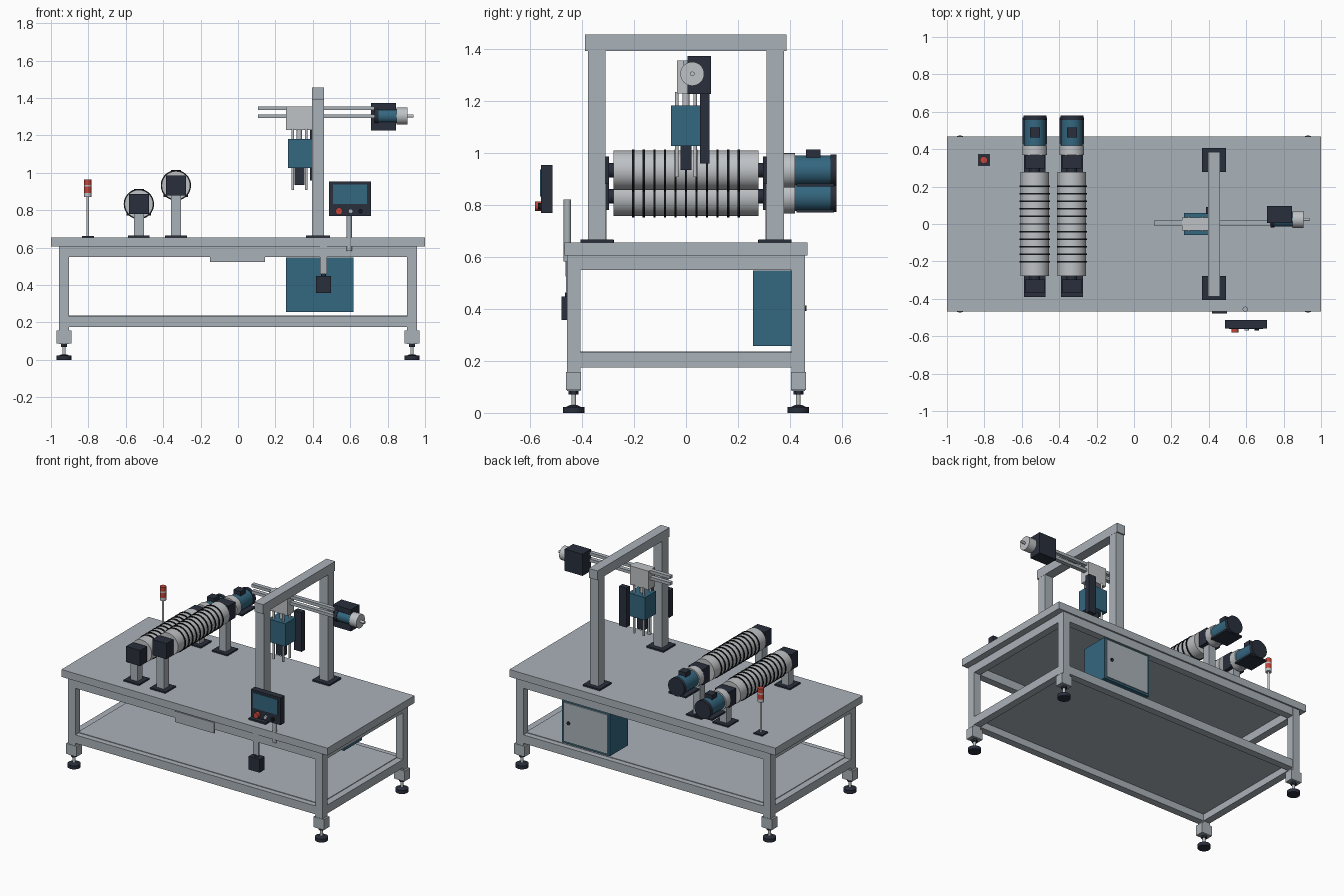
import bpy, bmesh, math
from mathutils import Matrix, Vector

if "Cube" in bpy.data.objects:
    bpy.data.objects.remove(bpy.data.objects["Cube"])


def material(name, rgb):
    m = bpy.data.materials.new(name)
    m.diffuse_color = (*rgb, 1)
    m.use_nodes = True
    m.node_tree.nodes["Principled BSDF"].inputs["Base Color"].default_value = m.diffuse_color
    return m


GREY = material("frame grey", (0.40, 0.445, 0.48))
SILVER = material("machined silver", (0.52, 0.54, 0.56))
DARK = material("dark slate", (0.022, 0.028, 0.045))
BLACK = material("rubber black", (0.007, 0.008, 0.01))
TEAL = material("teal blue", (0.034, 0.135, 0.215))
RED = material("signal red", (0.55, 0.06, 0.04))


def finish(name, bm, mat):
    me = bpy.data.meshes.new(name)
    bm.to_mesh(me)
    bm.free()
    ob = bpy.data.objects.new(name, me)
    bpy.context.collection.objects.link(ob)
    me.materials.append(mat)
    return ob


def box(name, x, y, z, mat):
    """Box from (min, max) ranges on each axis."""
    bm = bmesh.new()
    c = [(a + b) / 2 for a, b in (x, y, z)]
    s = [b - a for a, b in (x, y, z)]
    bmesh.ops.create_cube(bm, size=1, matrix=Matrix.Translation(c) @ Matrix.Diagonal((*s, 1)))
    return finish(name, bm, mat)


def around(c, h):
    return (c - h, c + h)


def cyl(name, axis, centre, span, r, mat, n=32, r2=None):
    """Cylinder along an axis; centre gives the other two coordinates in xyz order."""
    bm = bmesh.new()
    i = "xyz".index(axis)
    p = list(centre)
    p.insert(i, (span[0] + span[1]) / 2)
    d = Vector([float(k == i) for k in range(3)])
    rot = Vector((0, 0, 1)).rotation_difference(d).to_matrix().to_4x4()
    bmesh.ops.create_cone(bm, cap_ends=True, segments=n, radius1=r, radius2=r if r2 is None else r2,
                          depth=span[1] - span[0], matrix=Matrix.Translation(p) @ rot)
    return finish(name, bm, mat)


# Table top and lower shelf
box("table_top", (-1, 1), (-0.468, 0.468), (0.605, 0.655), GREY)
box("lower_shelf", (-0.91, 0.91), (-0.42, 0.42), (0.222, 0.236), GREY)

# Legs with brackets and levelling feet
for sx in (-1, 1):
    for sy in (-1, 1):
        x, y = 0.93 * sx, 0.432 * sy
        box("leg", around(x, 0.027), around(y, 0.026), (0.085, 0.605), GREY)
        box("leg_bracket", around(x, 0.04), around(y, 0.029), (0.088, 0.158), GREY)
        cyl("foot_nut", "z", (x, y), (0.07, 0.086), 0.019, DARK, 6)
        cyl("foot_stem", "z", (x, y), (0.02, 0.075), 0.009, SILVER, 16)
        cyl("foot_cone", "z", (x, y), (0.022, 0.03), 0.03, DARK, 24, 0.014)
        cyl("foot_pad", "z", (x, y), (0, 0.023), 0.041, DARK, 24)

# Rails between the legs
for zr in ((0.549, 0.605), (0.175, 0.232)):
    for s in (-1, 1):
        box("long_rail", (-0.905, 0.905), around(0.432 * s, 0.025), zr, GREY)
        box("side_rail", around(0.93 * s, 0.025), (-0.408, 0.408), zr, GREY)
box("front_plate", (-0.15, 0.145), (-0.463, -0.456), (0.524, 0.597), GREY)

# Gantry
for s in (-1, 1):
    box("gantry_base", around(0.428, 0.064), around(0.342 * s, 0.064), (0.655, 0.666), DARK)
    box("gantry_column", around(0.428, 0.032), around(0.343 * s, 0.033), (0.66, 1.395), GREY)
box("gantry_beam", around(0.428, 0.033), (-0.388, 0.386), (1.392, 1.455), GREY)

# Horizontal slide with carriage
for z in (1.346, 1.302):
    box("slide_rail", (0.107, 0.73), around(0.005, 0.014), around(z, 0.01), GREY)
box("carriage", (0.257, 0.398), around(0, 0.035), (1.228, 1.356), SILVER)

# Slide drive
box("drive_housing", (0.711, 0.845), (0.006, 0.096), (1.226, 1.373), DARK)
cyl("drive_rear_cap", "x", (0.024, 1.304), (0.73, 0.752), 0.042, DARK)
cyl("drive_motor", "x", (0.024, 1.304), (0.75, 0.858), 0.038, TEAL)
cyl("drive_gearbox", "x", (0.024, 1.304), (0.848, 0.905), 0.046, SILVER)
cyl("drive_shaft", "x", (0.024, 1.304), (0.9, 0.937), 0.009, SILVER, 16)

# Vertical tool head
box("head_body", (0.268, 0.396), around(0, 0.058), (1.027, 1.182), TEAL)
box("head_tool", (0.302, 0.355), around(0, 0.021), (0.935, 1.03), DARK)
box("head_slide", (0.385, 0.44), (0.054, 0.09), (0.96, 1.228), DARK)
for x in (0.293, 0.365):
    for y in (-0.035, 0.035):
        cyl("guide_rod", "z", (x, y), (0.908, 1.235), 0.007, SILVER, 12)
cyl("lift_screw", "z", (0.328, 0), (1.17, 1.235), 0.014, SILVER, 16)

# Two driven rollers
for x, z in ((-0.53, 0.833), (-0.332, 0.933)):
    cyl("roller", "y", (x, z), (-0.278, 0.278), 0.076, SILVER, 48)
    for k in range(-5, 6):
        cyl("roller_ring", "y", (x, z), around(0.0406 * k, 0.004), 0.081, BLACK, 48)
    cyl("roller_shaft", "y", (x, z), (-0.31, 0.4), 0.028, DARK, 24)
    for s in (-1, 1):
        y = 0.333 * s
        box("roller_post_base", around(x, 0.058), around(y, 0.056), (0.655, 0.665), DARK)
        box("roller_post", around(x, 0.027), around(y, 0.027), (0.66, z - 0.045), GREY)
        box("bearing_block", around(x, 0.053), around(y, 0.037), around(z, 0.053), DARK)
    cyl("gear_flange", "y", (x, z), (0.369, 0.42), 0.066, SILVER)
    cyl("roller_motor", "y", (x, z), (0.418, 0.558), 0.057, TEAL)
    cyl("motor_fan_cover", "y", (x, z), (0.555, 0.579), 0.061, DARK)
    box("motor_foot", around(x, 0.066), (0.425, 0.57), (z - 0.062, z - 0.05), DARK)
    box("motor_terminal_box", around(x, 0.027), (0.462, 0.517), (z + 0.045, z + 0.081), DARK)

# Signal tower
box("tower_base", around(-0.803, 0.032), around(0.342, 0.032), (0.655, 0.663), DARK)
cyl("tower_pole", "z", (-0.803, 0.342), (0.66, 0.88), 0.007, SILVER, 16)
for za, zb, m in ((0.872, 0.893, SILVER), (0.893, 0.926, RED), (0.926, 0.936, SILVER), (0.936, 0.965, RED)):
    cyl("tower_light", "z", (-0.803, 0.342), (za, zb), 0.02, m, 24)

# Operator panel on its pole
cyl("panel_pole", "z", (0.595, -0.456), (0.583, 0.82), 0.0145, GREY, 24)
box("panel_case", (0.487, 0.711), (-0.558, -0.514), (0.768, 0.953), DARK)
box("panel_screen", (0.508, 0.69), (-0.562, -0.556), (0.833, 0.937), TEAL)
for x, r, d, m in ((0.54, 0.019, 0.58, RED), (0.602, 0.012, 0.57, SILVER), (0.655, 0.012, 0.57, BLACK)):
    cyl("panel_button", "y", (x, 0.795), (-d, -0.556), r, m, 24)

# Hanging control box under the front edge
box("hanger_bar", (0.438, 0.476), (-0.462, -0.45), (0.46, 0.605), GREY)
cyl("hanger_joint", "z", (0.457, -0.452), (0.445, 0.463), 0.013, DARK, 16)
box("hanging_box", (0.416, 0.498), (-0.479, -0.425), (0.358, 0.448), DARK)

# Electrical cabinet
box("cabinet", (0.257, 0.617), (0.258, 0.45), (0.257, 0.547), TEAL)
box("cabinet_door", (0.272, 0.602), (0.448, 0.457), (0.27, 0.536), GREY)
cyl("door_knob", "y", (0.563, 0.402), (0.45, 0.464), 0.011, DARK, 16)

# Smooth round parts, keep edges sharp
bpy.ops.object.select_all(action="SELECT")
bpy.context.view_layer.objects.active = bpy.context.scene.objects[0]
bpy.ops.object.shade_smooth_by_angle(angle=math.radians(35))
